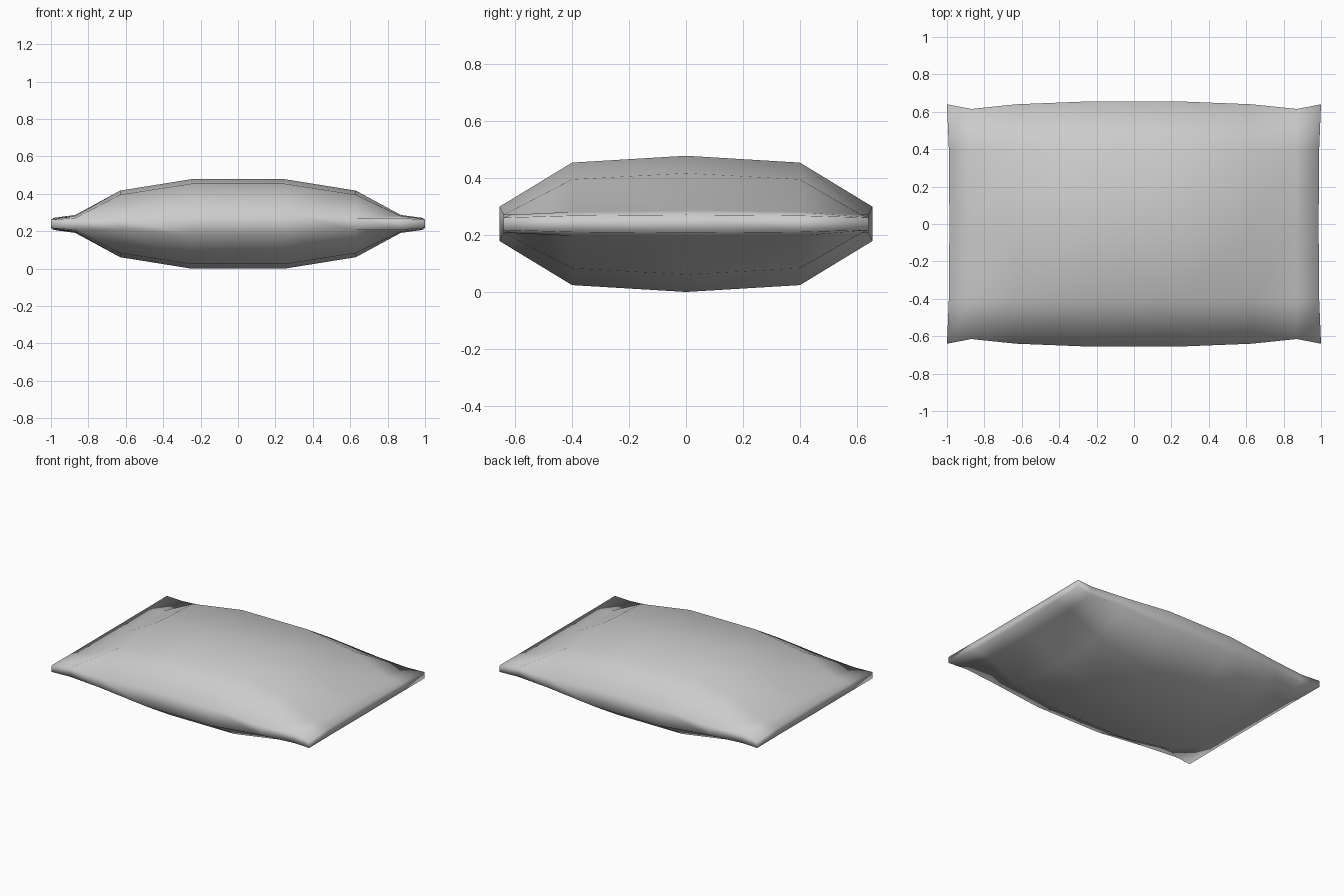
import bpy, bmesh

cube = bpy.data.objects.get("Cube")
if cube:
    bpy.data.objects.remove(cube)

# Cushion fabric
fabric = bpy.data.materials.new("pale grey fabric")
fabric.use_nodes = True
grey = (0.6, 0.6, 0.6, 1)
fabric.diffuse_color = grey
fabric.node_tree.nodes["Principled BSDF"].inputs["Base Color"].default_value = grey

MID = 0.239  # height of the seam
# Half sections from centre to end: for each row (middle, shoulder, rim) x, y, half thickness
SECTIONS = [
    [(0.25, 0, 0.239), (0.25, 0.4, 0.215), (0.25, 0.655, 0.06)],
    [(0.63, 0, 0.178), (0.63, 0.4, 0.156), (0.63, 0.64, 0.032)],
    [(0.87, 0, 0.048), (0.87, 0.4, 0.042), (0.87, 0.615, 0.032)],
    [(0.987, 0, 0.032), (0.99, 0.4, 0.029), (1.0, 0.64, 0.022)],
]


def mirrored_row(section, side):
    """Full front-to-back row of points from a half section."""
    back = [(side * x, y, h) for x, y, h in section]
    front = [(x, -y, h) for x, y, h in reversed(back[1:])]
    return front + back


rows = [mirrored_row(s, -1) for s in reversed(SECTIONS)]
rows += [mirrored_row(s, 1) for s in SECTIONS]

bm = bmesh.new()
top = [[bm.verts.new((x, y, MID + h)) for x, y, h in r] for r in rows]
bottom = [[bm.verts.new((x, y, MID - h)) for x, y, h in r] for r in rows]

# Upper and lower panels
for i in range(len(rows) - 1):
    for j in range(len(rows[0]) - 1):
        for g in (top, bottom):
            bm.faces.new((g[i][j], g[i + 1][j], g[i + 1][j + 1], g[i][j + 1]))


def outline(g):
    """Loop of vertices around the border of a panel."""
    return ([r[0] for r in g] + g[-1][1:]
            + [r[-1] for r in reversed(g[:-1])] + g[0][-2:0:-1])


# Thin side band joining the panels
upper, lower = outline(top), outline(bottom)
for k in range(len(upper)):
    bm.faces.new((upper[k - 1], upper[k], lower[k], lower[k - 1]))

bmesh.ops.recalc_face_normals(bm, faces=bm.faces)
for face in bm.faces:
    face.smooth = True

mesh = bpy.data.meshes.new("pillow")
bm.to_mesh(mesh)
bm.free()
mesh.materials.append(fabric)
pillow = bpy.data.objects.new("pillow", mesh)
bpy.context.collection.objects.link(pillow)
